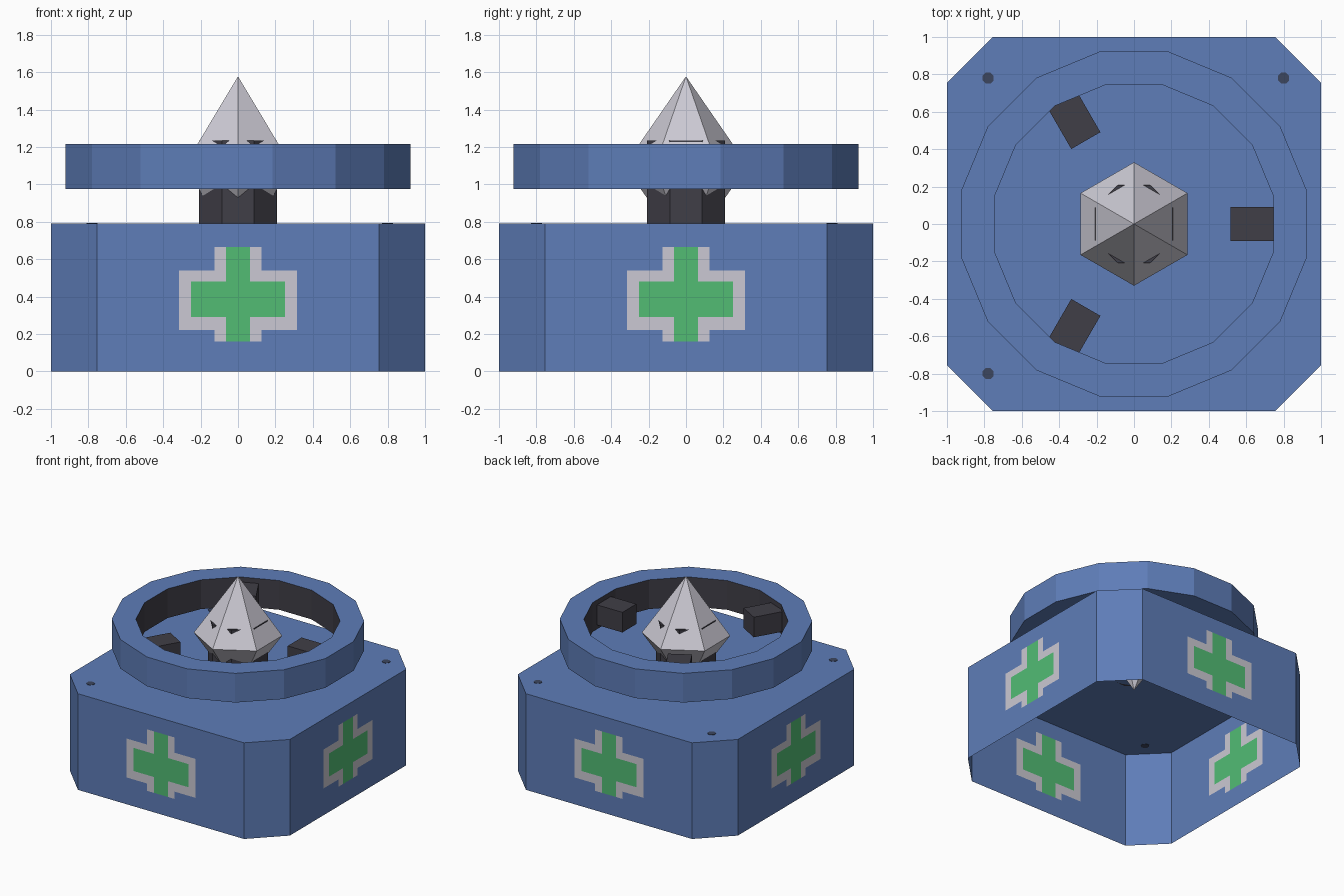
import bpy, bmesh, math
from mathutils import Matrix, Vector

if "Cube" in bpy.data.objects:
    bpy.data.objects.remove(bpy.data.objects["Cube"])


def mat(name, r, g, b):
    m = bpy.data.materials.new(name)
    lin = [((c / 255 + 0.055) / 1.055) ** 2.4 for c in (r, g, b)]
    m.diffuse_color = (*lin, 1)
    m.use_nodes = True
    m.node_tree.nodes["Principled BSDF"].inputs["Base Color"].default_value = m.diffuse_color
    return m


BLUE = mat("blue", 94, 125, 184)
GREEN = mat("green", 82, 188, 116)
LIGHT = mat("light_grey", 203, 201, 211)
DARK = mat("dark_grey", 64, 62, 71)
SLATE = mat("slate", 60, 70, 95)


def finish(name, bm, *mats):
    me = bpy.data.meshes.new(name)
    bm.to_mesh(me)
    bm.free()
    for m in mats:
        me.materials.append(m)
    ob = bpy.data.objects.new(name, me)
    bpy.context.collection.objects.link(ob)
    return ob


def circle(r, n, z, phase):
    return [Vector((r * math.cos(phase + 2 * math.pi * i / n),
                    r * math.sin(phase + 2 * math.pi * i / n), z)) for i in range(n)]


def prism(bm, n, r, z0, z1, phase, centre=(0, 0)):
    off = Vector((*centre, 0))
    lo = [bm.verts.new(p + off) for p in circle(r, n, z0, phase)]
    hi = [bm.verts.new(p + off) for p in circle(r, n, z1, phase)]
    bm.faces.new(lo[::-1])
    bm.faces.new(hi)
    for i in range(n):
        j = (i + 1) % n
        bm.faces.new((lo[i], lo[j], hi[j], hi[i]))


# Base: open-bottomed box with cut corners, cross cut into each wall
H, C = 0.79, 0.755


def cross_material(x, z):
    x = abs(x)
    if (x < 0.065 and 0.16 < z < 0.665) or (x < 0.25 and 0.29 < z < 0.48):
        return 1
    if (x < 0.125 and 0.16 < z < 0.665) or (x < 0.315 and 0.22 < z < 0.54):
        return 2
    return 0


half = [0.065, 0.125, 0.25, 0.315, C]
xs = [-v for v in reversed(half)] + half
zs = [0, 0.16, 0.22, 0.29, 0.48, 0.54, 0.665, H]
bm = bmesh.new()
for k in range(4):
    rot = Matrix.Rotation(k * math.pi / 2, 3, 'Z')

    def quad(pts, m=0):
        bm.faces.new([bm.verts.new(rot @ Vector(p)) for p in pts]).material_index = m

    for x0, x1 in zip(xs, xs[1:]):
        for z0, z1 in zip(zs, zs[1:]):
            quad([(x0, -1, z0), (x1, -1, z0), (x1, -1, z1), (x0, -1, z1)],
                 cross_material((x0 + x1) / 2, (z0 + z1) / 2))
    # cut corner and the matching quarter of the top
    quad([(C, -1, 0), (1, -C, 0), (1, -C, H), (C, -1, H)])
    quad([(0, 0, H), (-C, -1, H), (C, -1, H)])
    quad([(0, 0, H), (C, -1, H), (1, -C, H)])
bmesh.ops.remove_doubles(bm, verts=bm.verts, dist=1e-4)
finish("base_housing", bm, BLUE, GREEN, LIGHT)

# Small studs on three corners of the top, seen from both sides
bm = bmesh.new()
for c in ((-0.78, 0.78), (0.8, 0.78), (-0.78, -0.8)):
    prism(bm, 8, 0.032, H - 0.003, H + 0.003, math.pi / 8, c)
finish("corner_studs", bm, SLATE)

# Pillar holding the crystal
bm = bmesh.new()
prism(bm, 8, 0.227, H, 1.235, math.pi / 8)
finish("pillar", bm, DARK)

# Crystal: six-sided double pyramid
bm = bmesh.new()
rim = [bm.verts.new(p) for p in circle(0.33, 6, 1.10, math.pi / 2)]
top = bm.verts.new((0, 0, 1.577))
tip = bm.verts.new((0, 0, 0.63))
for i in range(6):
    a, b = rim[i], rim[(i + 1) % 6]
    bm.faces.new((a, b, top))
    bm.faces.new((b, a, tip))
finish("crystal", bm, LIGHT)

# Floating ring with dark inner wall
bm = bmesh.new()
N, PH = 16, math.pi / 16
loops = [[bm.verts.new(p) for p in circle(r, N, z, PH)]
         for r, z in ((0.94, 0.975), (0.94, 1.215), (0.76, 1.215), (0.76, 0.975))]
for s in range(4):
    a, b = loops[s], loops[(s + 1) % 4]
    for i in range(N):
        j = (i + 1) % N
        f = bm.faces.new((a[i], a[j], b[j], b[i]))
        f.material_index = 1 if s == 2 else 0
finish("ring", bm, BLUE, DARK)

# Three blocks on the inside of the ring
for k in range(3):
    bm = bmesh.new()
    bmesh.ops.create_cube(bm, size=1, matrix=Matrix.Rotation(k * math.tau / 3, 4, 'Z')
                          @ Matrix.Translation((0.6375, 0, 1.092))
                          @ Matrix.Diagonal((0.245, 0.18, 0.165, 1)))
    finish(f"ring_block_{k + 1}", bm, DARK)
